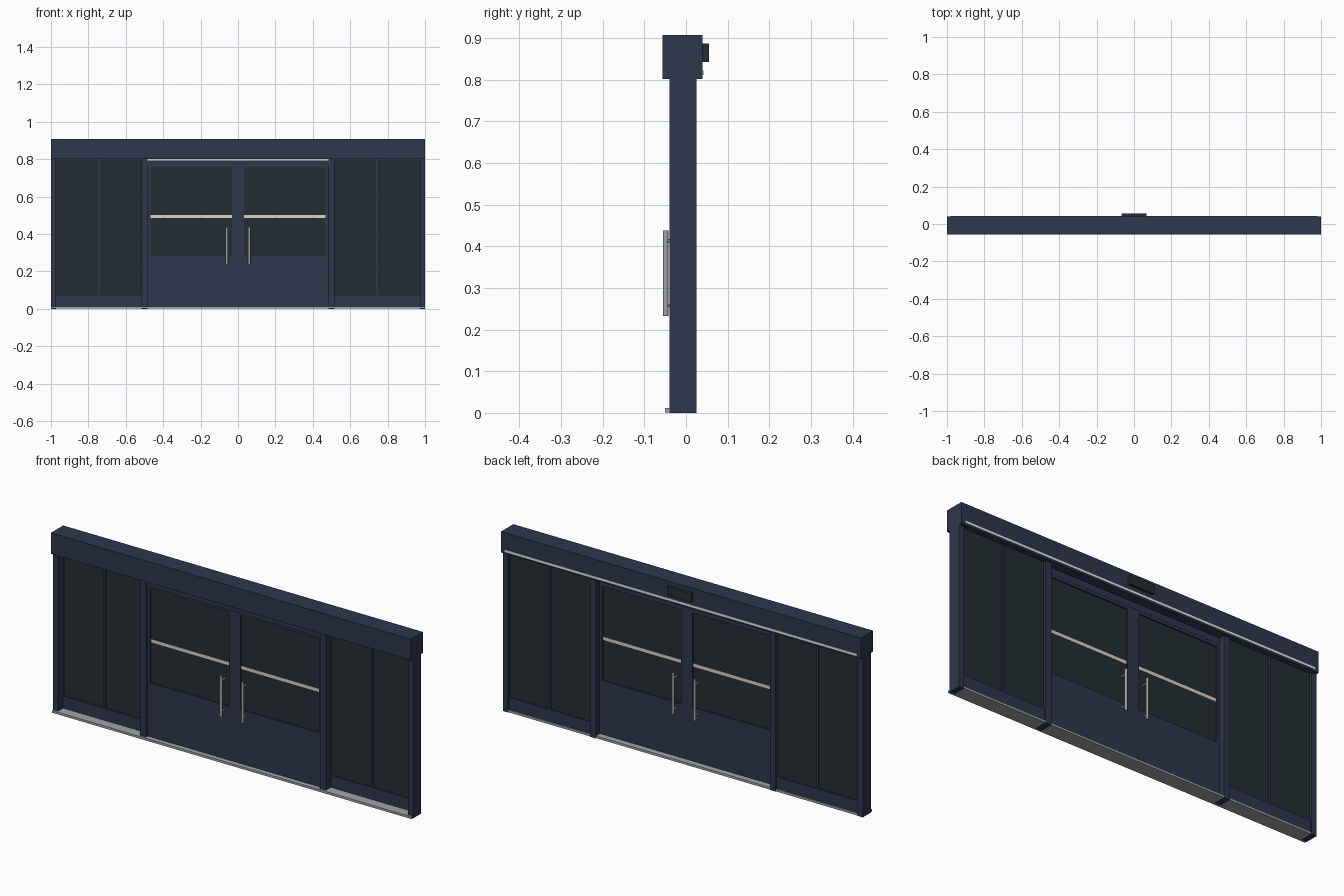
import bpy
from mathutils import Vector

if "Cube" in bpy.data.objects:
    bpy.data.objects.remove(bpy.data.objects["Cube"], do_unlink=True)


def material(name, r, g, b):
    m = bpy.data.materials.new(name)
    m.use_nodes = True
    m.diffuse_color = (r, g, b, 1)
    m.node_tree.nodes["Principled BSDF"].inputs["Base Color"].default_value = (r, g, b, 1)
    return m


NAVY = material("navy frame", 0.027, 0.038, 0.075)
GLASS = material("dark glass", 0.017, 0.027, 0.034)
STEEL = material("brushed steel", 0.36, 0.37, 0.38)
CREAM = material("cream marking", 0.72, 0.64, 0.56)
WHITE = material("white light", 0.95, 0.95, 0.93)


def box(name, mat, x, y, z):
    """Box from (low, high) extents on each axis."""
    lo, hi = (Vector(c) for c in zip(x, y, z))
    bpy.ops.mesh.primitive_cube_add(size=1, location=(lo + hi) / 2)
    o = bpy.context.object
    o.name = name
    o.scale = hi - lo
    bpy.ops.object.transform_apply(location=False, rotation=False, scale=True)
    o.data.materials.append(mat)
    return o


def rod(name, mat, start, end, radius):
    """Smooth cylinder between two points."""
    a, b = Vector(start), Vector(end)
    bpy.ops.mesh.primitive_cylinder_add(
        vertices=16, radius=radius, depth=(b - a).length, location=(a + b) / 2,
        rotation=(b - a).to_track_quat("Z", "Y").to_euler())
    o = bpy.context.object
    o.name = name
    o.data.materials.append(mat)
    bpy.ops.object.shade_smooth_by_angle()


# Header, sensor, light strips and sill
box("header", NAVY, (-1, 1), (-0.057, 0.04), (0.802, 0.907))
box("sensor", GLASS, (-0.068, 0.068), (0.04, 0.055), (0.842, 0.887))
box("rear_light_strip", WHITE, (-0.98, 0.98), (0.039, 0.042), (0.811, 0.822))
box("front_light_strip", WHITE, (-0.484, 0.484), (-0.04, -0.034), (0.793, 0.802))
box("door_head", NAVY, (-0.484, 0.484), (-0.034, -0.004), (0.77, 0.802))
box("sill", STEEL, (-0.999, 0.999), (-0.05, 0.024), (0.001, 0.012))

DOOR_Y = (-0.027, -0.005)
SIDE_Y = (0.0, 0.018)
MID = -0.016

for side, s in (("left", 1), ("right", -1)):
    def span(a, b):
        return sorted((s * a, s * b))

    # Posts
    box(side + "_outer_post", NAVY, span(0.972, 1), (-0.04, 0.025), (0, 0.803))
    box(side + "_inner_post", NAVY, span(0.484, 0.516), (-0.04, 0.025), (0, 0.803))

    # Fixed side panel
    box(side + "_panel_glass", GLASS, span(0.516, 0.972), (0.006, 0.012), (0.07, 0.803))
    box(side + "_panel_bottom_rail", NAVY, span(0.516, 0.972), SIDE_Y, (0.012, 0.072))
    box(side + "_panel_mullion", NAVY, span(0.739, 0.749), SIDE_Y, (0.072, 0.803))

    # Door leaf: rails, stiles, glass and marking stripe
    box(side + "_door_lower_panel", NAVY, span(0, 0.484), DOOR_Y, (0.013, 0.283))
    box(side + "_door_top_rail", NAVY, span(0, 0.484), DOOR_Y, (0.757, 0.772))
    box(side + "_door_inner_stile", NAVY, span(0, 0.032), DOOR_Y, (0.283, 0.757))
    box(side + "_door_outer_stile", NAVY, span(0.469, 0.484), DOOR_Y, (0.283, 0.757))
    box(side + "_door_glass", GLASS, span(0.032, 0.469), (MID - 0.003, MID + 0.003), (0.283, 0.757))
    box(side + "_door_marking", CREAM, span(0.032, 0.469), (MID - 0.0045, MID + 0.0045), (0.485, 0.501))

    # Pull handles on both faces, each on two standoffs
    for face, d in (("front", -1), ("back", 1)):
        hx, hy = s * 0.06, MID + d * 0.033
        rod(f"{side}_{face}_handle", STEEL, (hx, hy, 0.233), (hx, hy, 0.438), 0.0065)
        for z in (0.258, 0.413):
            rod(f"{side}_{face}_handle_standoff", STEEL, (hx, MID, z), (hx, hy, z), 0.004)
